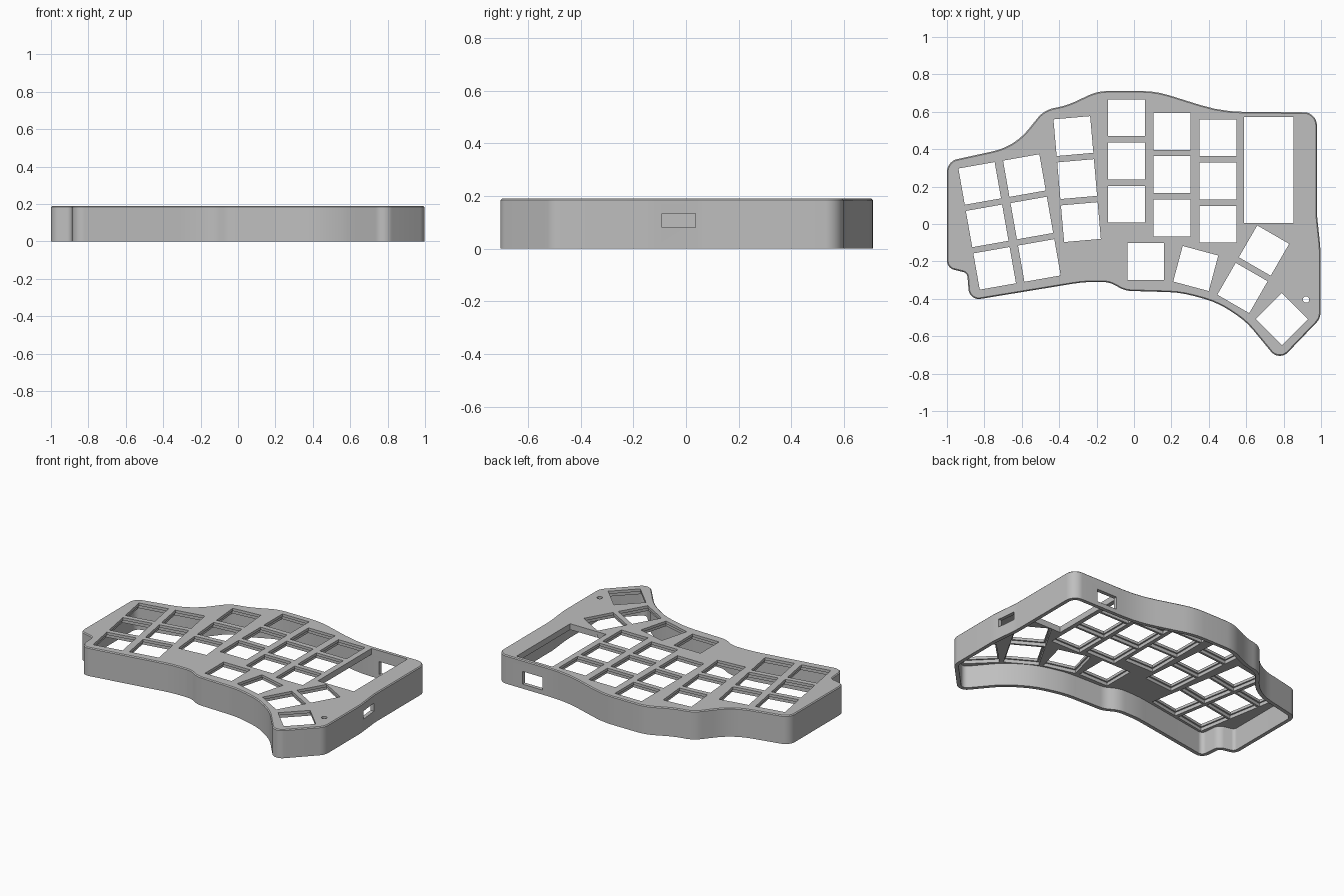
import bpy, bmesh
from math import radians, tan, acos, ceil
from mathutils import Vector, Matrix

old = bpy.data.objects.get("Cube")
if old:
    bpy.data.objects.remove(old, do_unlink=True)

HEIGHT, WALL, PLATE, LIP = 0.19, 0.025, 0.04, 0.018
KEY = 0.197

grey = bpy.data.materials.new("plain grey")
grey.use_nodes = True
grey.diffuse_color = (0.52, 0.52, 0.52, 1)
grey.node_tree.nodes["Principled BSDF"].inputs["Base Color"].default_value = grey.diffuse_color

# Case outline, clockwise: corner x, corner y, corner radius
CORNERS = [
    (-1, .335, .07), (-.638, .414, .35), (-.481, .61, .15), (-.36, .633, .4),
    (-.195, .711, .25), (.115, .711, .5), (.47, .6, .8), (.978, .597, .07),
    (.978, .05, .4), (.997, -.13, .6), (.997, -.505, .08), (.776, -.735, .06),
    (.6, -.522, .4), (.45, -.42, .5), (.25, -.366, .6), (-.05, -.357, .14),
    (-.13, -.31, .14), (-.27, -.31, .7), (-.88, -.41, .055),
    (-.892, -.262, .03), (-1, -.235, .05),
]


def rounded_outline(corners):
    """Fillet every corner of a polygon with a circular arc."""
    points = []
    count = len(corners)
    for i, (x, y, radius) in enumerate(corners):
        here = Vector((x, y))
        before = Vector(corners[i - 1][:2]) - here
        after = Vector(corners[(i + 1) % count][:2]) - here
        a, b = before.normalized(), after.normalized()
        half = acos(max(-1, min(1, a.dot(b)))) / 2
        reach = min(radius / tan(half), before.length * 0.48, after.length * 0.48)
        radius = reach * tan(half)
        centre = here + (a + b).normalized() * (radius ** 2 + reach ** 2) ** 0.5
        start, end = here + a * reach - centre, here + b * reach - centre
        turn = start.angle(end)
        steps = max(3, ceil(turn / radians(7)))
        for k in range(steps + 1):
            points.append(centre + start.slerp(end, k / steps).normalized() * radius)
    return points


def inset(points, distance):
    """Move a clockwise outline inwards."""
    result = []
    for i, p in enumerate(points):
        before = (p - points[i - 1]).normalized()
        after = (points[(i + 1) % len(points)] - p).normalized()
        along = (before + after).normalized()
        result.append(p + Vector((along.y, -along.x)) * distance / along.dot(after))
    return result


def make_object(name, bm):
    bmesh.ops.recalc_face_normals(bm, faces=bm.faces)
    mesh = bpy.data.meshes.new(name)
    bm.to_mesh(mesh)
    bm.free()
    mesh.materials.append(grey)
    obj = bpy.data.objects.new(name, mesh)
    bpy.context.collection.objects.link(obj)
    return obj


def prism(name, layers):
    """Stack outlines of equal length, given as (points, z), into a solid."""
    bm = bmesh.new()
    rings = [[bm.verts.new((p.x, p.y, z)) for p in points] for points, z in layers]
    for low, high in zip(rings, rings[1:]):
        for i in range(len(low)):
            bm.faces.new((low[i - 1], low[i], high[i], high[i - 1]))
    bm.faces.new(rings[0])
    bm.faces.new(rings[-1])
    return make_object(name, bm)


def add_box(bm, low, high, turn=0, centre=(0, 0)):
    """Box between two corners, turned about z and then moved."""
    low, high = Vector(low), Vector(high)
    place = (Matrix.Translation((*centre, 0)) @ Matrix.Rotation(radians(turn), 4, "Z")
             @ Matrix.Translation((low + high) / 2) @ Matrix.Diagonal((*(high - low), 1)))
    bmesh.ops.create_cube(bm, size=1, matrix=place)


def cut(target, cutter):
    cutter.hide_render = True
    mod = target.modifiers.new("cut", "BOOLEAN")
    mod.operation, mod.solver, mod.object = "DIFFERENCE", "EXACT", cutter
    bpy.context.view_layer.objects.active = target
    bpy.ops.object.modifier_apply(modifier=mod.name)
    bpy.data.objects.remove(cutter, do_unlink=True)


# Shell with a small chamfer round the top edge, open underneath
outline = rounded_outline(CORNERS)
case = prism("keyboard_case", [(outline, 0), (outline, HEIGHT - .006),
                               (inset(outline, .006), HEIGHT)])
inner = inset(outline, WALL)
cut(case, prism("cavity_cutter", [(inner, -.1), (inner, HEIGHT - PLATE)]))

# Key positions: columns as first key, step to the next one, and turn
COLUMNS = [
    ((-.825, .217), (.04, -.227), 10), ((-.586, .259), (.04, -.227), 10),
    ((-.324, .47), (.02, -.23), 5), ((-.04, .568), (0, -.231), 0),
    ((.204, .495), (0, -.231), 0), ((.449, .461), (0, -.231), 0),
]
keys = [((x + dx * row, y + dy * row), turn)
        for (x, y), (dx, dy), turn in COLUMNS for row in range(3)]
# Thumb keys fanning round the lower corner
keys += [((.063, -.2), 0), ((.33, -.238), -15), ((.58, -.342), -30),
         ((.695, -.142), -30), ((.791, -.508), 45)]


def key_cutter(name, size, bottom, top):
    bm = bmesh.new()
    half = size / 2
    for centre, turn in keys:
        add_box(bm, (-half, -half, bottom), (half, half, top), turn, centre)
    return bm


# Wider pockets below leave a thin lip at each key opening
cut(case, make_object("pocket_cutter", key_cutter("pocket", KEY + .02, .1, HEIGHT - LIP)))
openings = key_cutter("opening", KEY, .1, .25)
# Controller window, reset hole, side switch slot and rear cable port
add_box(openings, (.587, .005, .12), (.852, .571, .25))
bmesh.ops.create_cone(openings, cap_ends=True, segments=24, radius1=.017, radius2=.017,
                      depth=.2, matrix=Matrix.Translation((.92, -.404, .2)))
add_box(openings, (.94, -.092, .08), (1.1, .036, .134))
add_box(openings, (.64, .55, .03), (.79, .7, .115))
cut(case, make_object("opening_cutter", openings))

# Smooth walls, crisp edges
bpy.ops.object.select_all(action="DESELECT")
case.select_set(True)
bpy.context.view_layer.objects.active = case
bpy.ops.object.shade_smooth_by_angle(angle=radians(30))
